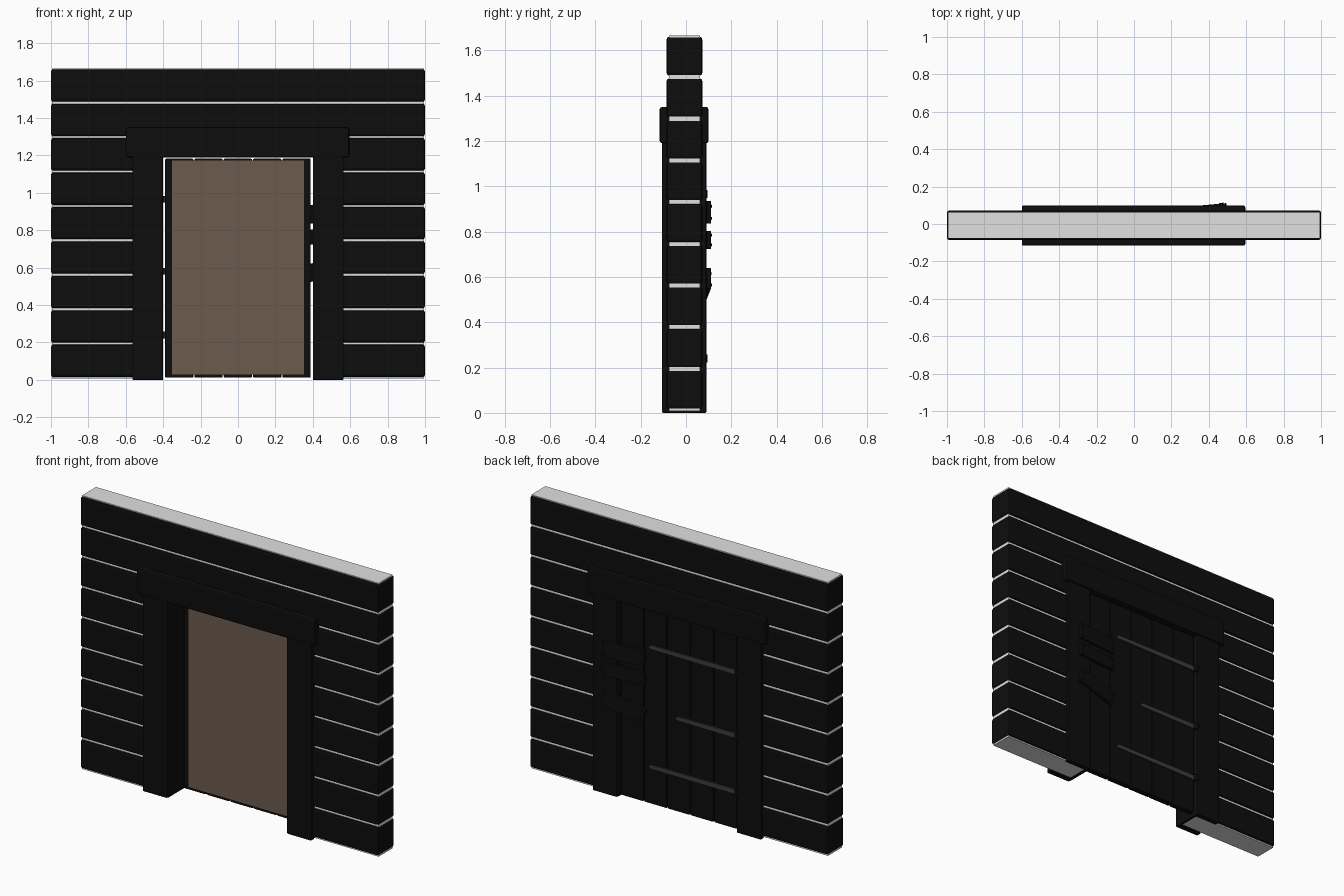
import bpy, bmesh, math
from mathutils import Matrix, Vector

if "Cube" in bpy.data.objects:
    bpy.data.objects.remove(bpy.data.objects["Cube"])


def material(name, rgb):
    m = bpy.data.materials.new(name)
    m.diffuse_color = (*rgb, 1)
    m.use_nodes = True
    m.node_tree.nodes["Principled BSDF"].inputs["Base Color"].default_value = m.diffuse_color
    return m


BLACK = material("black_wood", (0.004, 0.004, 0.004))
GREY = material("pale_grey_core", (0.75, 0.75, 0.75))
BROWN = material("brown_panel", (0.15, 0.105, 0.075))
IRON = material("dark_iron", (0.045, 0.045, 0.045))


def finish(name, bm, mat, bevel=0.0):
    bmesh.ops.recalc_face_normals(bm, faces=bm.faces[:])
    me = bpy.data.meshes.new(name)
    bm.to_mesh(me)
    bm.free()
    me.materials.append(mat)
    ob = bpy.data.objects.new(name, me)
    bpy.context.collection.objects.link(ob)
    if bevel:
        mod = ob.modifiers.new("soft_edges", 'BEVEL')
        mod.width = bevel
        mod.segments = 2
    return ob


def box(name, x, y, z, mat=BLACK, bevel=0.0):
    """Box from (min, max) ranges on each axis."""
    bm = bmesh.new()
    bmesh.ops.create_cube(bm, size=1)
    for v in bm.verts:
        v.co = Vector([r[0] + (c + 0.5) * (r[1] - r[0]) for r, c in zip((x, y, z), v.co)])
    return finish(name, bm, mat, bevel)


def prism(name, points, y, mat, bevel=0.0):
    """Outline in x, z extruded along y."""
    bm = bmesh.new()
    face = bm.faces.new([bm.verts.new((px, y[0], pz)) for px, pz in points])
    ext = bmesh.ops.extrude_face_region(bm, geom=[face])
    for v in ext["geom"]:
        if isinstance(v, bmesh.types.BMVert):
            v.co.y = y[1]
    return finish(name, bm, mat, bevel)


def cylinder(name, centre, radius, depth, axis, mat, sides=12):
    bm = bmesh.new()
    rot = Matrix.Rotation(math.pi / 2, 4, 'X') if axis == 'Y' else Matrix()
    bmesh.ops.create_cone(bm, cap_ends=True, segments=sides, radius1=radius, radius2=radius,
                          depth=depth, matrix=Matrix.Translation(centre) @ rot)
    return finish(name, bm, mat)


# Pale wall core with the doorway left open
prism("wall_core", [(-0.995, 0.008), (-0.41, 0.008), (-0.41, 1.2), (0.41, 1.2),
                    (0.41, 0.008), (0.995, 0.008), (0.995, 1.666), (-0.995, 1.666)],
      (-0.074, 0.061), GREY)

# Horizontal wall planks, split on both sides of the doorway
STEP = 0.184
for i in range(9):
    z = (0.016 + STEP * i, 0.004 + STEP * (i + 1))
    if i < 7:
        for s, side in ((-1, "left"), (1, "right")):
            box(f"wall_plank_{side}_{i}", tuple(sorted((s * 0.45, s))), (-0.086, 0.072), z,
                BLACK, 0.012)
    else:
        box(f"wall_plank_top_{i}", (-1, 1), (-0.086, 0.072), z, BLACK, 0.012)

# Door frame: front and back boards, inner jambs and lintel
for s, side in ((-1, "left"), (1, "right")):
    x = tuple(sorted((s * 0.402, s * 0.565)))
    box(f"post_front_{side}", x, (-0.107, -0.072), (0, 1.2), BLACK, 0.006)
    box(f"post_back_{side}", x, (0.057, 0.09), (0, 1.2), BLACK, 0.006)
    box(f"jamb_{side}", tuple(sorted((s * 0.402, s * 0.416))), (-0.09, 0.075), (0, 1.2))
box("lintel", (-0.6, 0.595), (-0.116, 0.099), (1.19, 1.35), BLACK, 0.01)

# Door boards and the plain panel on the front
for i in range(5):
    x0 = -0.39 + 0.1568 * i
    box(f"door_board_{i}", (x0, x0 + 0.1515), (0.033, 0.072), (0.012, 1.183), BLACK, 0.006)
box("door_panel", (-0.353, 0.353), (0.026, 0.034), (0.03, 1.172), BROWN)

# Strap hinges with knuckles on the back
for name, z, tip in (("top", 0.965, 0.2), ("middle", 0.58, 0.02), ("bottom", 0.24, 0.2)):
    prism(f"hinge_strap_{name}",
          [(-0.4, z - 0.015), (tip - 0.02, z - 0.012), (tip, z),
           (tip - 0.02, z + 0.012), (-0.4, z + 0.015)], (0.07, 0.08), IRON)
    cylinder(f"hinge_knuckle_{name}", (-0.398, 0.082, z), 0.013, 0.035, 'Z', BLACK)

# Latch boards nailed across the door and right post, with nail heads
for name, z, h, tilt in (("upper", 0.885, 0.1, 0.0), ("middle", 0.763, 0.08, 0.0),
                         ("lower", 0.565, 0.095, -0.22)):
    place = (Matrix.Translation((0.355, 0.089, z)) @ Matrix.Rotation(0.09, 4, 'Z')
             @ Matrix.Rotation(tilt, 4, 'Y'))
    parts = [box(f"latch_board_{name}", (-0.135, 0.135), (-0.01, 0.01), (-h / 2, h / 2),
                 BLACK, 0.004)]
    for sx in (-1, 1):
        for sz in (-1, 1):
            parts.append(cylinder(f"nail_{name}", (sx * 0.115, 0.011, sz * h * 0.27),
                                  0.007, 0.006, 'Y', BLACK, 8))
    for p in parts:
        p.matrix_world = place
